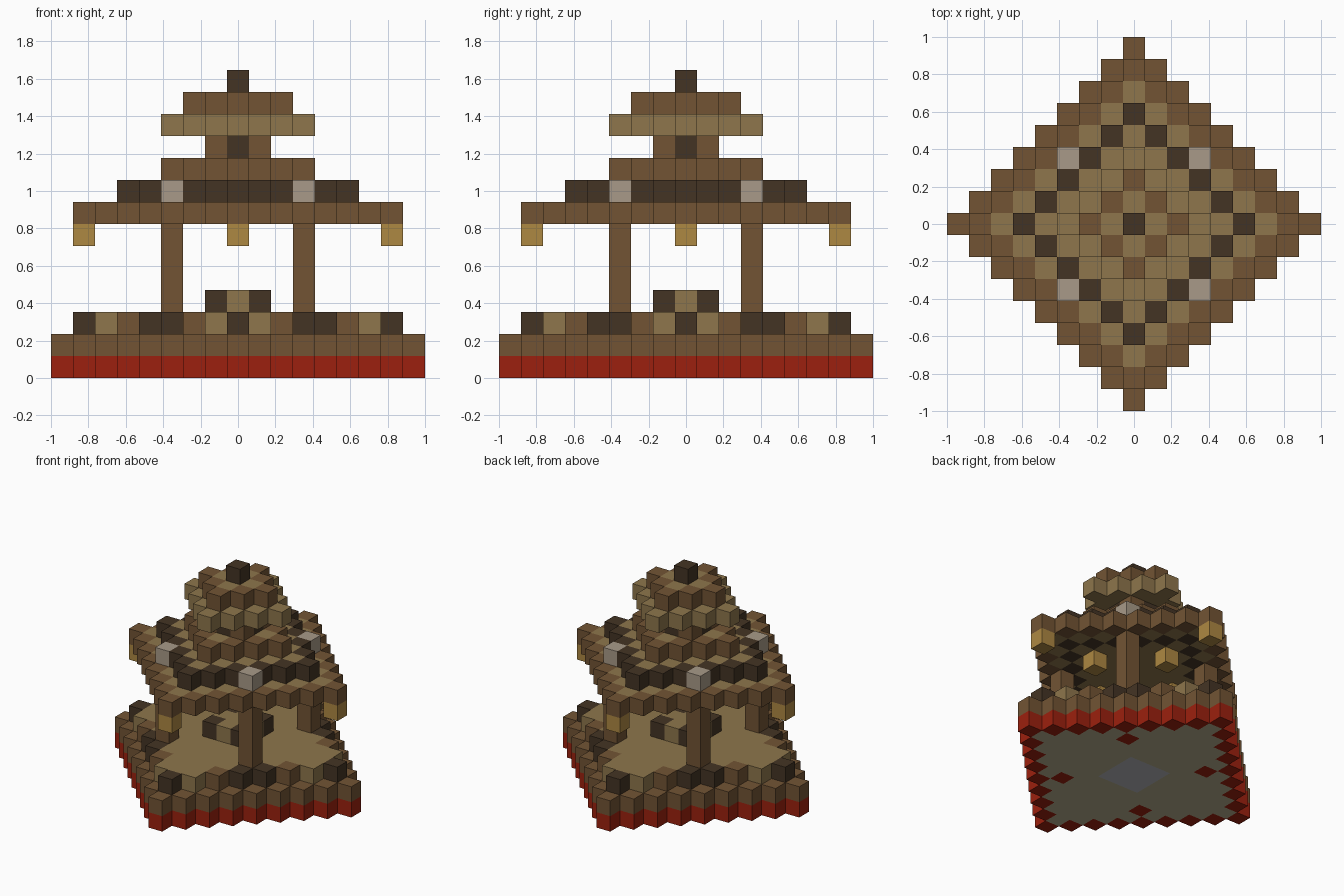
import bpy
import bmesh
from mathutils import Vector

if "Cube" in bpy.data.objects:
    bpy.data.objects.remove(bpy.data.objects["Cube"], do_unlink=True)

CELL = 2 / 17


def make_material(name, rgb):
    """Flat material from an 8-bit screen colour."""
    linear = [((c / 255 + 0.055) / 1.055) ** 2.4 for c in rgb] + [1]
    mat = bpy.data.materials.new(name)
    mat.use_nodes = True
    mat.diffuse_color = linear
    bsdf = mat.node_tree.nodes["Principled BSDF"]
    bsdf.inputs["Base Color"].default_value = linear
    bsdf.inputs["Roughness"].default_value = 0.9
    return mat


MATS = {
    "red": make_material("red_paint", (156, 32, 14)),
    "brown": make_material("brown_wood", (114, 84, 52)),
    "tan": make_material("tan_wood", (142, 118, 76)),
    "dark": make_material("dark_wood", (68, 52, 36)),
    "gold": make_material("gold_lantern", (174, 136, 66)),
    "grey": make_material("grey_ornament", (168, 154, 136)),
    "stone": make_material("base_stone", (183, 174, 142)),
    "slab": make_material("base_slab", (183, 183, 187)),
}
NAMES = list(MATS)
cells = {}   # grid position -> (part, colour)


def put(part, i, j, k, colour):
    cells[i, j, k] = (part, colour)


def diamond(part, level, radius, rule):
    """Stepped diamond layer; rule(a, b) gives a colour from absolute offsets."""
    for i in range(-radius, radius + 1):
        for j in range(-radius, radius + 1):
            if abs(i) + abs(j) <= radius:
                put(part, i, j, level, rule(abs(i), abs(j)))


def block(part, level, corner, edge):
    """Three by three block with its own corner colour."""
    for i in (-1, 0, 1):
        for j in (-1, 0, 1):
            put(part, i, j, level, corner if i and j else edge)


def rings(colours, rest):
    """Colour rule by ring number."""
    return lambda a, b: colours.get(a + b, rest)


def base_rule(a, b):
    if a + b == 8 or (a, b) == (3, 3):
        return "red"
    return "slab" if max(a, b) <= 1 else "stone"


def floor_rule(a, b):
    border = ("dark", "tan", "brown", "dark")
    return border[min(a, b)] if a + b == 7 else "tan"


# Base, terrace and altar
diamond("base", 0, 8, base_rule)
diamond("terrace", 1, 8, rings({}, "brown"))
diamond("floor", 2, 7, floor_rule)
block("altar", 3, "dark", "tan")

# Pillars with ornaments above them on the roof
for sx in (-1, 1):
    for sy in (-1, 1):
        side = ("front" if sy < 0 else "back") + ("_left" if sx > 0 else "_right")
        for level in range(3, 7):
            put("pillar_" + side, 3 * sx, 3 * sy, level, "brown")
        put("ornament_" + side, 3 * sx, 3 * sy, 8, "grey")

# Hanging lanterns at the eaves and inside
for dx, dy, side in ((1, 0, "left"), (-1, 0, "right"), (0, -1, "front"), (0, 1, "back")):
    put("eave_lantern_" + side, 7 * dx, 7 * dy, 6, "gold")
    put("inner_lantern_" + side, 3 * dx, 3 * dy, 6, "gold")

# Lower roof
diamond("roof_eaves", 7, 7, rings({7: "brown", 5: "dark"}, "tan"))
diamond("roof_band", 8, 5, rings({5: "dark"}, "tan"))
diamond("roof_crown", 9, 3, rings({3: "brown"}, "tan"))

# Turret, upper roof and finial
block("turret", 10, "brown", "dark")
diamond("upper_eaves", 11, 3, rings({}, "tan"))
diamond("upper_crown", 12, 2, rings({2: "brown"}, "tan"))
put("finial", 0, 0, 13, "dark")


def build(part):
    """Mesh the exposed cell faces of one part."""
    bm = bmesh.new()
    for (i, j, k), (owner, colour) in cells.items():
        if owner != part:
            continue
        centre = Vector((i, j, k + 0.5))
        for axis in range(3):
            for sign in (-1, 1):
                n = Vector((0, 0, 0))
                n[axis] = sign
                if (i + int(n.x), j + int(n.y), k + int(n.z)) in cells:
                    continue
                u = Vector((0, 0, 0))
                u[(axis + 1) % 3] = 1
                v = n.cross(u)
                quad = [centre + (n + u * a + v * b) / 2
                        for a, b in ((-1, -1), (1, -1), (1, 1), (-1, 1))]
                face = bm.faces.new([bm.verts.new(p * CELL) for p in quad])
                face.material_index = NAMES.index(colour)
    bmesh.ops.remove_doubles(bm, verts=bm.verts, dist=CELL / 100)
    mesh = bpy.data.meshes.new(part)
    for mat in MATS.values():
        mesh.materials.append(mat)
    bm.to_mesh(mesh)
    bm.free()
    bpy.context.collection.objects.link(bpy.data.objects.new(part, mesh))


for part in dict.fromkeys(owner for owner, _ in cells.values()):
    build(part)
